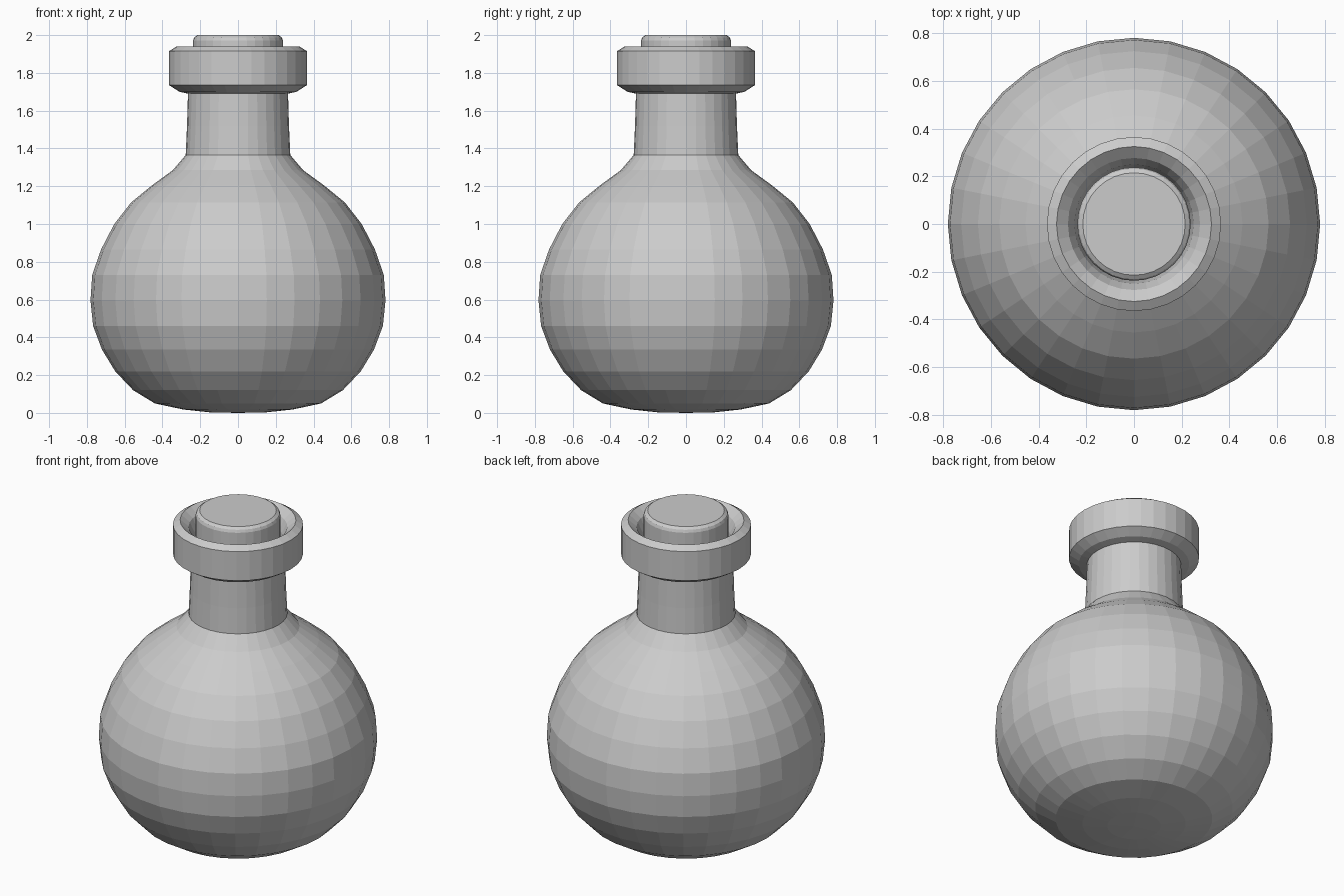
import bpy, bmesh, math

if "Cube" in bpy.data.objects:
    bpy.data.objects.remove(bpy.data.objects["Cube"])

SIDES = 32


def lathe(name, profile):
    """Spin an (r, z) profile round z; r = 0 ends become a single pole."""
    bm = bmesh.new()
    rings = []
    for r, z in profile:
        if r == 0:
            rings.append([bm.verts.new((0, 0, z))] * SIDES)
        else:
            rings.append([bm.verts.new((r * math.cos(2 * math.pi * i / SIDES),
                                        r * math.sin(2 * math.pi * i / SIDES), z))
                          for i in range(SIDES)])
    for a, b in zip(rings, rings[1:]):
        for i in range(SIDES):
            j = (i + 1) % SIDES
            bm.faces.new(list(dict.fromkeys((a[i], a[j], b[j], b[i]))))
    bmesh.ops.recalc_face_normals(bm, faces=bm.faces)
    mesh = bpy.data.meshes.new(name)
    bm.to_mesh(mesh)
    bm.free()
    obj = bpy.data.objects.new(name, mesh)
    bpy.context.collection.objects.link(obj)
    return obj


# Round flask body, neck, collar and the funnel inside the mouth
lathe("flask", [
    (0, 0), (0.15, 0.003), (0.29, 0.018), (0.44, 0.05), (0.555, 0.12),
    (0.65, 0.22), (0.72, 0.335), (0.767, 0.46), (0.781, 0.595),
    (0.772, 0.73), (0.725, 0.865), (0.655, 1.0), (0.565, 1.115),
    (0.455, 1.205), (0.345, 1.285), (0.277, 1.365),
    (0.27, 1.52), (0.265, 1.69),
    (0.31, 1.70), (0.365, 1.735), (0.365, 1.915), (0.325, 1.94),
    (0.277, 1.90), (0.25, 1.84), (0.235, 1.75), (0.235, 1.6), (0, 1.6)])

# Stopper with a rounded top edge
lathe("cork", [
    (0, 1.62), (0.228, 1.62), (0.238, 1.85), (0.238, 1.972),
    (0.232, 1.988), (0.215, 2.0), (0, 2.0)])
